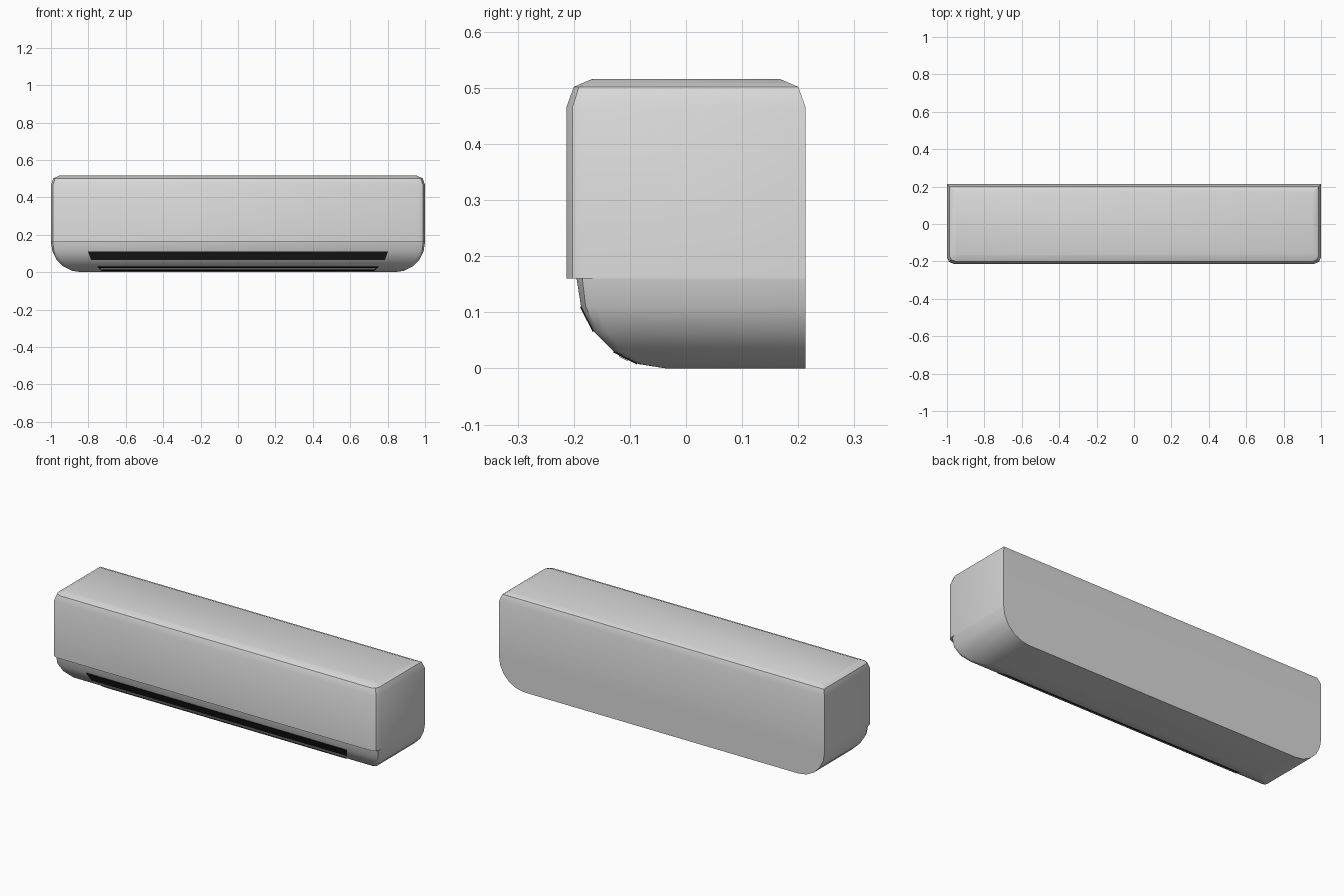
import bpy, bmesh, math
from mathutils import Vector

if "Cube" in bpy.data.objects:
    bpy.data.objects.remove(bpy.data.objects["Cube"])


def material(name, v):
    m = bpy.data.materials.new(name)
    m.diffuse_color = (v, v, v, 1)
    m.use_nodes = True
    m.node_tree.nodes["Principled BSDF"].inputs["Base Color"].default_value = m.diffuse_color
    return m


LIGHT = material("light casing", 0.7)
DARK = material("dark vent", 0.012)


def finish(name, bm, mat):
    bmesh.ops.recalc_face_normals(bm, faces=bm.faces)
    me = bpy.data.meshes.new(name)
    bm.to_mesh(me)
    bm.free()
    me.materials.append(mat)
    ob = bpy.data.objects.new(name, me)
    bpy.context.collection.objects.link(ob)
    return ob


def section(z, x, front, back, c):
    """Horizontal outline: square back corners, two-step bevelled front corners."""
    k = c * (1 - math.sqrt(0.5))
    half = [(x, back), (x, front + c), (x - k, front + k), (x - c, front)]
    loop = half + [(-px, py) for px, py in reversed(half)]
    return [Vector((px, py, z)) for px, py in loop]


def loft(name, levels, cap_start, cap_end):
    bm = bmesh.new()
    rings = [[bm.verts.new(p) for p in section(*lv)] for lv in levels]
    for a, b in zip(rings, rings[1:]):
        n = len(a)
        for i in range(n):
            bm.faces.new((a[i], a[(i + 1) % n], b[(i + 1) % n], b[i]))
    if cap_start:
        bm.faces.new(rings[0])
    if cap_end:
        bm.faces.new(rings[-1])
    ob = finish(name, bm, LIGHT)
    bpy.ops.object.select_all(action='DESELECT')
    bpy.context.view_layer.objects.active = ob
    ob.select_set(True)
    bpy.ops.object.shade_smooth_by_angle(angle=math.radians(30))
    return ob


# Upper casing with bevelled top edge, overhanging the lower part
loft("upper_casing", [
    (0.16, 1.0, -0.213, 0.213, 0.036),
    (0.466, 1.0, -0.213, 0.213, 0.036),
    (0.502, 0.987, -0.200, 0.200, 0.032),
    (0.516, 0.956, -0.167, 0.167, 0.012)], True, True)

# Lower casing curving under at the front and both ends
R, STEPS = 0.16, 5


def arc(step):
    a = math.radians(90 * step / STEPS)
    return R * math.cos(a), R - R * math.sin(a)


lower = []
for s in range(STEPS + 1):
    r, z = arc(s)
    lower.append((z, 0.84 + r, -0.035 - r, 0.213, 0.032 * (1 - s / STEPS) + 0.003))
loft("lower_casing", lower, False, True)


# Thin plates lying on one facet of the curved underside
def plate(name, step, f0, f1, w0, w1, lift, mat):
    (r0, z0), (r1, z1) = arc(step), arc(step + 1)
    a, b = Vector((0, -0.035 - r0, z0)), Vector((0, -0.035 - r1, z1))
    d = b - a
    n = Vector((0, d.z, -d.y)).normalized()
    p, q = a + d * f0, a + d * f1
    bm = bmesh.new()
    rows = []
    for off in (-0.002, lift):
        rows.append([bm.verts.new(v + n * off + Vector((x, 0, 0)))
                     for v, x in ((p, -w0), (p, w0), (q, w1), (q, -w1))])
    bm.faces.new(rows[0])
    bm.faces.new(rows[1])
    for i in range(4):
        j = (i + 1) % 4
        bm.faces.new((rows[0][i], rows[0][j], rows[1][j], rows[1][i]))
    finish(name, bm, mat)


plate("main_vent", 1, 0.0, 1.0, 0.802, 0.785, 0.002, DARK)
plate("lower_vent", 3, 0.0, 0.95, 0.75, 0.73, 0.002, DARK)
plate("lower_flap", 3, 0.25, 0.6, 0.735, 0.73, 0.004, LIGHT)
